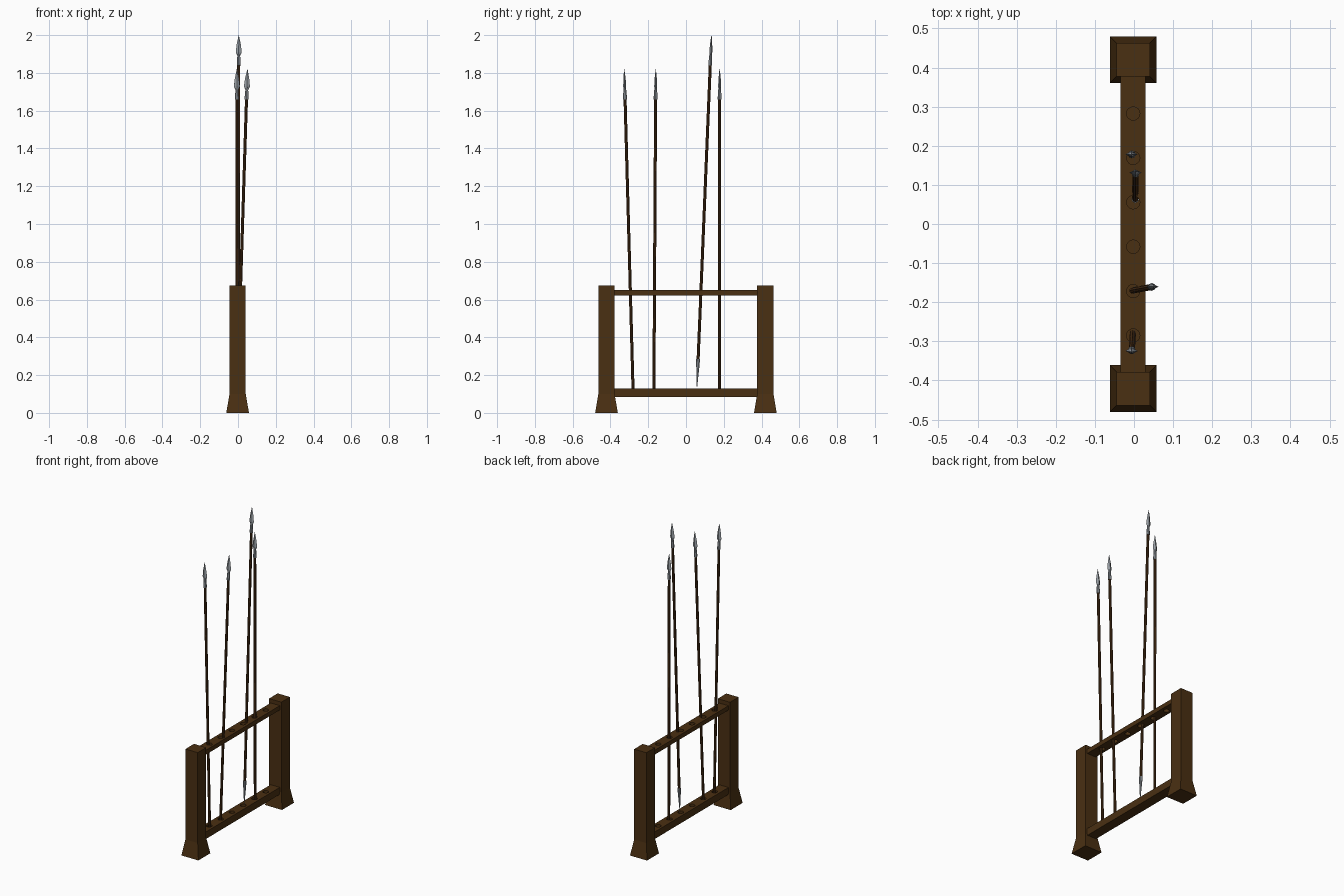
import bpy, bmesh, math
from mathutils import Vector, Matrix

cube = bpy.data.objects.get("Cube")
if cube:
    bpy.data.objects.remove(cube, do_unlink=True)


def material(name, rgb, metallic=0.0):
    m = bpy.data.materials.new(name)
    m.use_nodes = True
    m.diffuse_color = (*rgb, 1)
    m.node_tree.nodes["Principled BSDF"].inputs["Base Color"].default_value = (*rgb, 1)
    return m


WOOD = material("dark wood", (0.068, 0.029, 0.006))
SHAFT = material("shaft wood", (0.075, 0.03, 0.008))
STEEL = material("steel", (0.33, 0.36, 0.39))


def finish(name, bm, mats):
    bmesh.ops.recalc_face_normals(bm, faces=bm.faces)
    me = bpy.data.meshes.new(name)
    bm.to_mesh(me)
    bm.free()
    ob = bpy.data.objects.new(name, me)
    bpy.context.collection.objects.link(ob)
    for m in mats:
        me.materials.append(m)
    return ob


def loft(bm, sections, sides, turn=0.0, mat=0):
    """Skin rings given as (z, radius x, radius y)."""
    rings = []
    for z, rx, ry in sections:
        ring = []
        for i in range(sides):
            a = turn + math.tau * i / sides
            ring.append(bm.verts.new((rx * math.cos(a), ry * math.sin(a), z)))
        rings.append(ring)
    faces = [bm.faces.new(rings[0][::-1]), bm.faces.new(rings[-1])]
    for lo, hi in zip(rings, rings[1:]):
        for i in range(sides):
            j = (i + 1) % sides
            faces.append(bm.faces.new((lo[i], lo[j], hi[j], hi[i])))
    for f in faces:
        f.material_index = mat


# Square posts with flared feet
R2 = math.sqrt(2)
for name, y in (("front_post", -0.421), ("back_post", 0.42)):
    bm = bmesh.new()
    loft(bm, [(z, r * R2, r * R2) for z, r in ((0, 0.06), (0.1, 0.043), (0.675, 0.043))],
         4, math.pi / 4)
    post = finish(name, bm, [WOOD])
    post.location = (-0.002, y, 0)

# Rails, bored with a row of round spear holes
HOLES = [-0.285 + 0.1135 * i for i in range(6)]


def rail(name, z0, z1, hole_floor):
    bm = bmesh.new()
    bmesh.ops.create_cube(bm, size=1, matrix=Matrix.Translation((-0.002, 0, (z0 + z1) / 2))
                          @ Matrix.Diagonal((0.064, 0.77, z1 - z0, 1)))
    ob = finish(name, bm, [WOOD])
    bm = bmesh.new()
    for y in HOLES:
        bmesh.ops.create_cone(bm, cap_ends=True, segments=16, radius1=0.017, radius2=0.017,
                              depth=0.1, matrix=Matrix.Translation((-0.002, y, hole_floor + 0.05)))
    cutter = finish(name + "_cutter", bm, [WOOD])
    cutter.hide_render = True
    cutter.hide_set(True)
    mod = ob.modifiers.new("holes", "BOOLEAN")
    mod.object = cutter
    mod.solver = "EXACT"
    # Bake the holes and drop the cutter
    dg = bpy.context.evaluated_depsgraph_get()
    ob.data = bpy.data.meshes.new_from_object(ob.evaluated_get(dg))
    ob.modifiers.clear()
    bpy.data.objects.remove(cutter, do_unlink=True)


rail("top_rail", 0.622, 0.65, 0.58)
rail("bottom_rail", 0.085, 0.13, 0.11)


# Spears: eight-sided shaft, socket, flat leaf blade, optional butt spike
def spear(name, foot, tip, spike=False):
    foot, tip = Vector(foot), Vector(tip)
    n = (tip - foot).length
    bm = bmesh.new()
    start = 0.13 if spike else 0
    loft(bm, [(start, 0.008, 0.008), (n - 0.15, 0.008, 0.008)], 8)
    loft(bm, [(n - 0.16, 0.01, 0.01), (n - 0.145, 0.01, 0.01), (n - 0.09, 0.006, 0.006)], 8, 0, 1)
    loft(bm, [(n - 0.115, 0.005, 0.004), (n - 0.092, 0.016, 0.008),
              (n - 0.05, 0.011, 0.006), (n, 0.0008, 0.0008)], 4, 0, 1)
    if spike:
        loft(bm, [(0, 0.001, 0.001), (0.12, 0.009, 0.009), (0.15, 0.01, 0.01)], 8, 0, 1)
    ob = finish(name, bm, [SHAFT, STEEL])
    ob.location = foot
    ob.rotation_mode = "QUATERNION"
    ob.rotation_quaternion = Vector((0, 0, 1)).rotation_difference(tip - foot)


spear("spear_front", (-0.003, -0.28, 0.11), (-0.006, -0.327, 1.82))
spear("spear_leaning_left", (-0.004, -0.17, 0.11), (0.05, -0.16, 1.82))
spear("spear_raised", (0.003, 0.058, 0.135), (0.004, 0.135, 2.0), True)
spear("spear_back", (-0.004, 0.178, 0.11), (-0.006, 0.178, 1.82))
